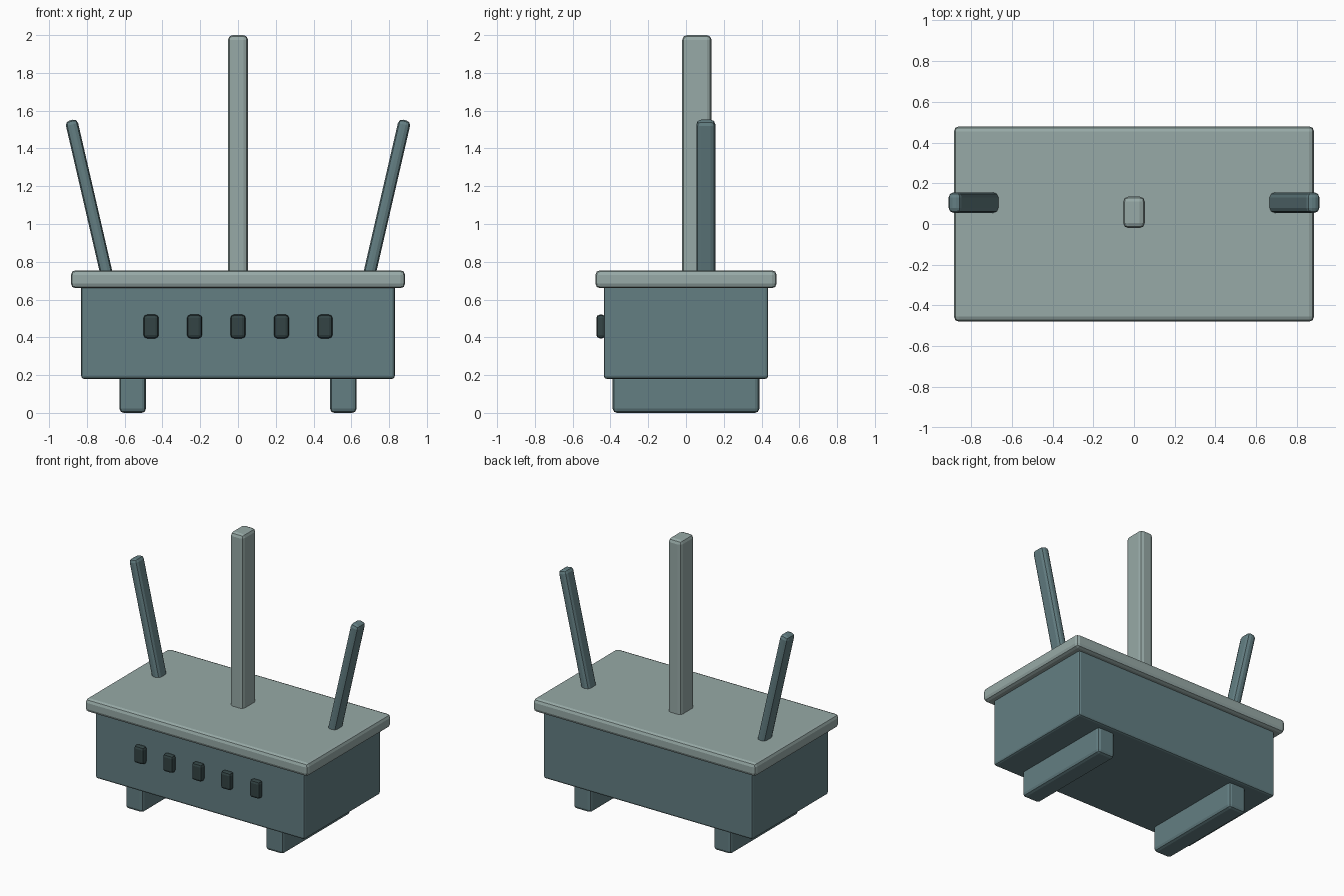
import bpy
import math
from mathutils import Matrix, Vector

if "Cube" in bpy.data.objects:
    bpy.data.objects.remove(bpy.data.objects["Cube"])


def material(name, rgb):
    m = bpy.data.materials.new(name)
    m.diffuse_color = (*rgb, 1.0)
    m.use_nodes = True
    m.node_tree.nodes["Principled BSDF"].inputs["Base Color"].default_value = m.diffuse_color
    return m


LIGHT = material("pale grey green", (0.31, 0.40, 0.385))
MID = material("slate teal", (0.125, 0.21, 0.225))
DARK = material("dark teal", (0.033, 0.057, 0.058))


def box(name, lo, hi, mat, bevel, segments=2):
    """Rounded box between two corners."""
    lo, hi = Vector(lo), Vector(hi)
    bpy.ops.mesh.primitive_cube_add(size=1)
    o = bpy.context.object
    o.name = name
    o.data.transform(Matrix.Diagonal((*(hi - lo), 1)))
    o.location = (lo + hi) / 2
    o.data.materials.append(mat)
    b = o.modifiers.new("rounded_edges", 'BEVEL')
    b.width = bevel
    b.segments = segments
    return o


# Main case and overhanging lid
box("case", (-0.83, -0.435, 0.18), (0.83, 0.435, 0.70), MID, 0.015)
box("lid", (-0.885, -0.48, 0.66), (0.885, 0.48, 0.755), LIGHT, 0.025)

# Central upright
box("center_post", (-0.053, -0.02, 0.72), (0.053, 0.135, 2.0), LIGHT, 0.025)

# Paired feet and tilted antennas
TILT = math.radians(13)
for side, s in (("left", -1), ("right", 1)):
    x = s * 0.5575
    box(f"{side}_foot", (x - 0.07, -0.388, 0.0), (x + 0.07, 0.388, 0.20), MID, 0.022)
    a = box(f"{side}_antenna", (-0.033, -0.05, -0.43), (0.033, 0.05, 0.43), MID, 0.024)
    top = Vector((s * 0.884, 0.105, 1.55))
    axis = Vector((s * math.sin(TILT), 0, math.cos(TILT)))
    a.rotation_euler = (0, s * TILT, 0)
    a.location = top - axis * 0.43

# Row of front buttons
for i in range(5):
    x = (i - 2) * 0.23
    box(f"button_{i + 1}", (x - 0.04, -0.475, 0.395), (x + 0.04, -0.425, 0.52), DARK, 0.018)
